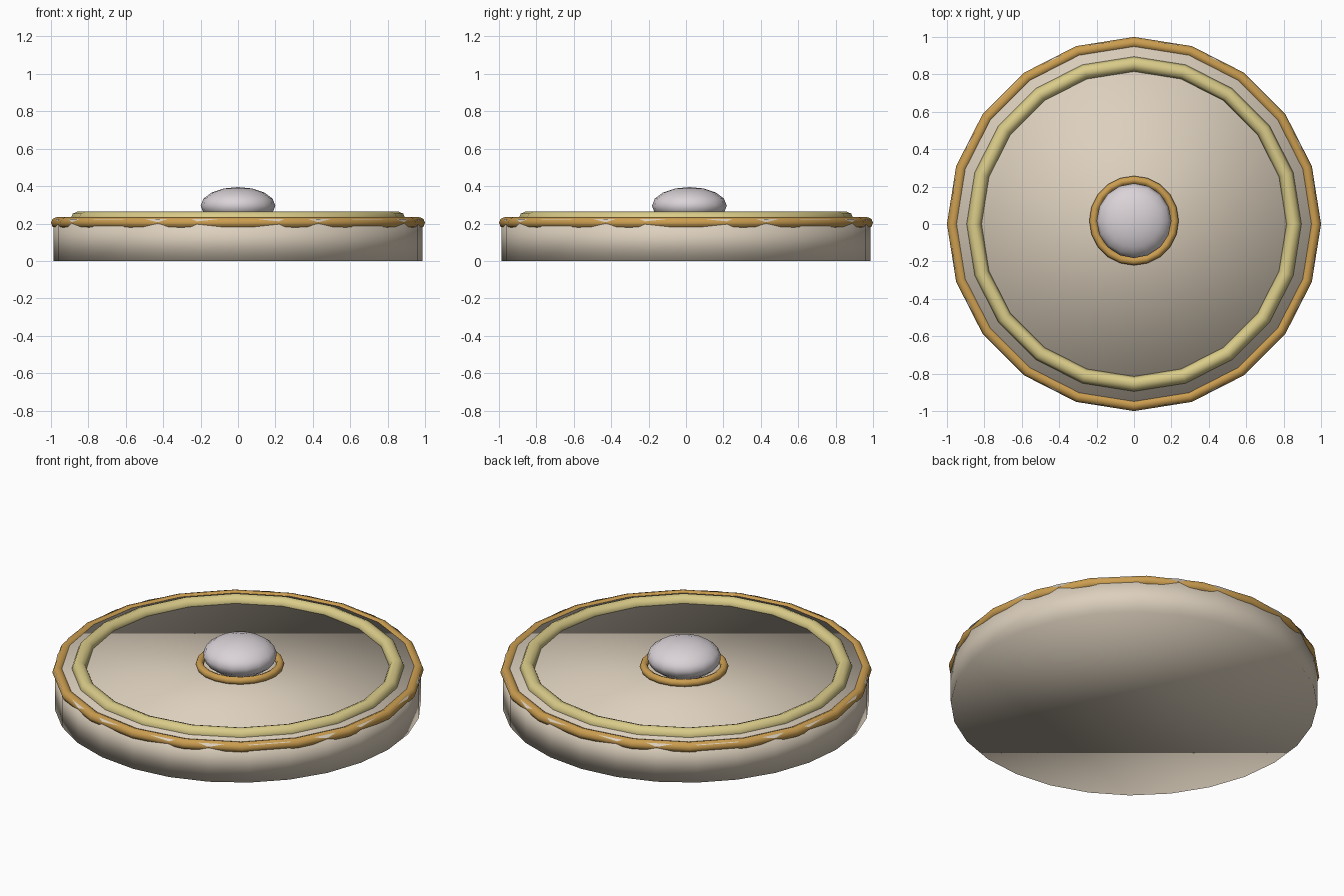
import bpy

cube = bpy.data.objects.get("Cube")
if cube:
    bpy.data.objects.remove(cube, do_unlink=True)


def material(name, colour):
    m = bpy.data.materials.new(name)
    m.use_nodes = True
    rgba = (*colour, 1)
    m.diffuse_color = rgba
    bsdf = next(n for n in m.node_tree.nodes if n.type == 'BSDF_PRINCIPLED')
    bsdf.inputs["Base Color"].default_value = rgba
    return m


cream = material("cream", (0.72, 0.63, 0.51))
gold = material("gold", (0.60, 0.34, 0.08))
pale_yellow = material("pale_yellow", (0.70, 0.60, 0.25))
pearl = material("pearl", (0.70, 0.65, 0.68))


def finish(name, mat):
    ob = bpy.context.object
    ob.name = name
    ob.data.materials.append(mat)
    bpy.ops.object.shade_smooth()
    return ob


def ring(name, mat, major, minor, z, y=0, sides=8):
    bpy.ops.mesh.primitive_torus_add(
        major_radius=major, minor_radius=minor, major_segments=20,
        minor_segments=sides, location=(0, y, z))
    return finish(name, mat)


# Flat round body, softly shaded over its rim
BODY_TOP = 0.225
bpy.ops.mesh.primitive_cylinder_add(
    vertices=28, radius=0.987, depth=BODY_TOP, location=(0, 0, BODY_TOP / 2))
finish("body", cream)

# Rim bands on the top face
ring("outer_rim", gold, 0.97, 0.03, 0.204)
ring("inner_rim", pale_yellow, 0.855, 0.04, 0.225)

# Domed centre and its collar, set slightly back
CENTRE_Y = 0.018
ring("dome_collar", gold, 0.217, 0.022, 0.24, CENTRE_Y)
bpy.ops.mesh.primitive_uv_sphere_add(
    segments=16, ring_count=8, radius=0.2, location=(0, CENTRE_Y, 0.295))
bpy.context.object.scale.z = 0.5
finish("dome", pearl)
